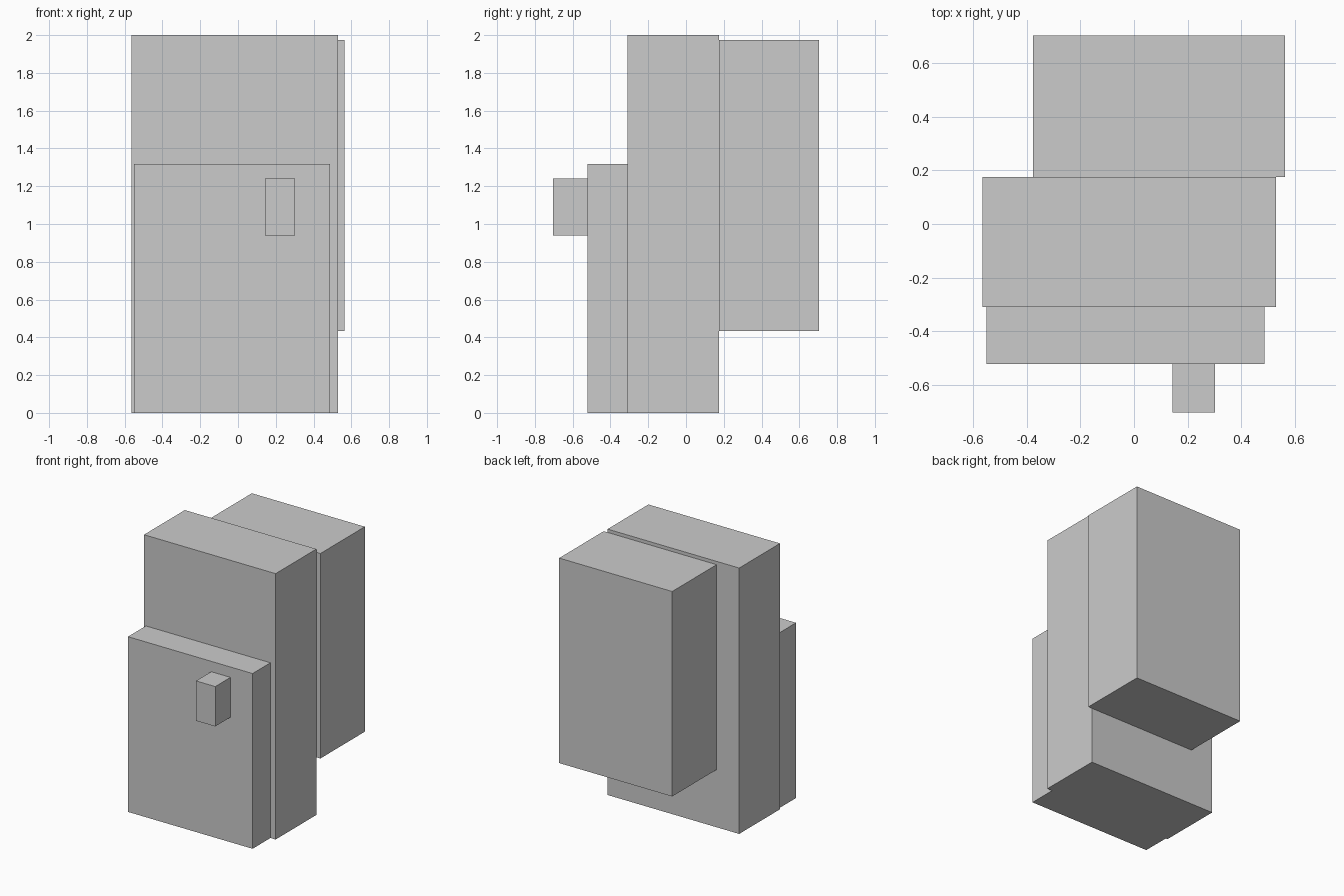
import bpy

default = bpy.data.objects.get("Cube")
if default:
    bpy.data.objects.remove(default, do_unlink=True)

# One plain grey for every part
grey = bpy.data.materials.new("light_grey")
grey.use_nodes = True
colour = (0.6, 0.6, 0.6, 1)
grey.diffuse_color = colour
grey.node_tree.nodes["Principled BSDF"].inputs["Base Color"].default_value = colour


def box(name, x, y, z):
    """Flat-sided box spanning the given (low, high) ranges."""
    spans = (x, y, z)
    bpy.ops.mesh.primitive_cube_add(size=1, location=[(a + b) / 2 for a, b in spans])
    obj = bpy.context.object
    obj.name = name
    obj.scale = [b - a for a, b in spans]
    bpy.ops.object.transform_apply(location=False, rotation=False, scale=True)
    obj.data.materials.append(grey)
    return obj


# Tall central body, standing on the ground
box("main_body", (-0.565, 0.53), (-0.31, 0.175), (0, 2))

# Lower slab against the front
box("front_panel", (-0.55, 0.487), (-0.522, -0.31), (0, 1.318))

# Small block sticking out of the front slab
box("front_handle", (0.143, 0.303), (-0.703, -0.522), (0.94, 1.24))

# Raised, offset block behind the body
box("rear_block", (-0.377, 0.563), (0.175, 0.703), (0.433, 1.975))
